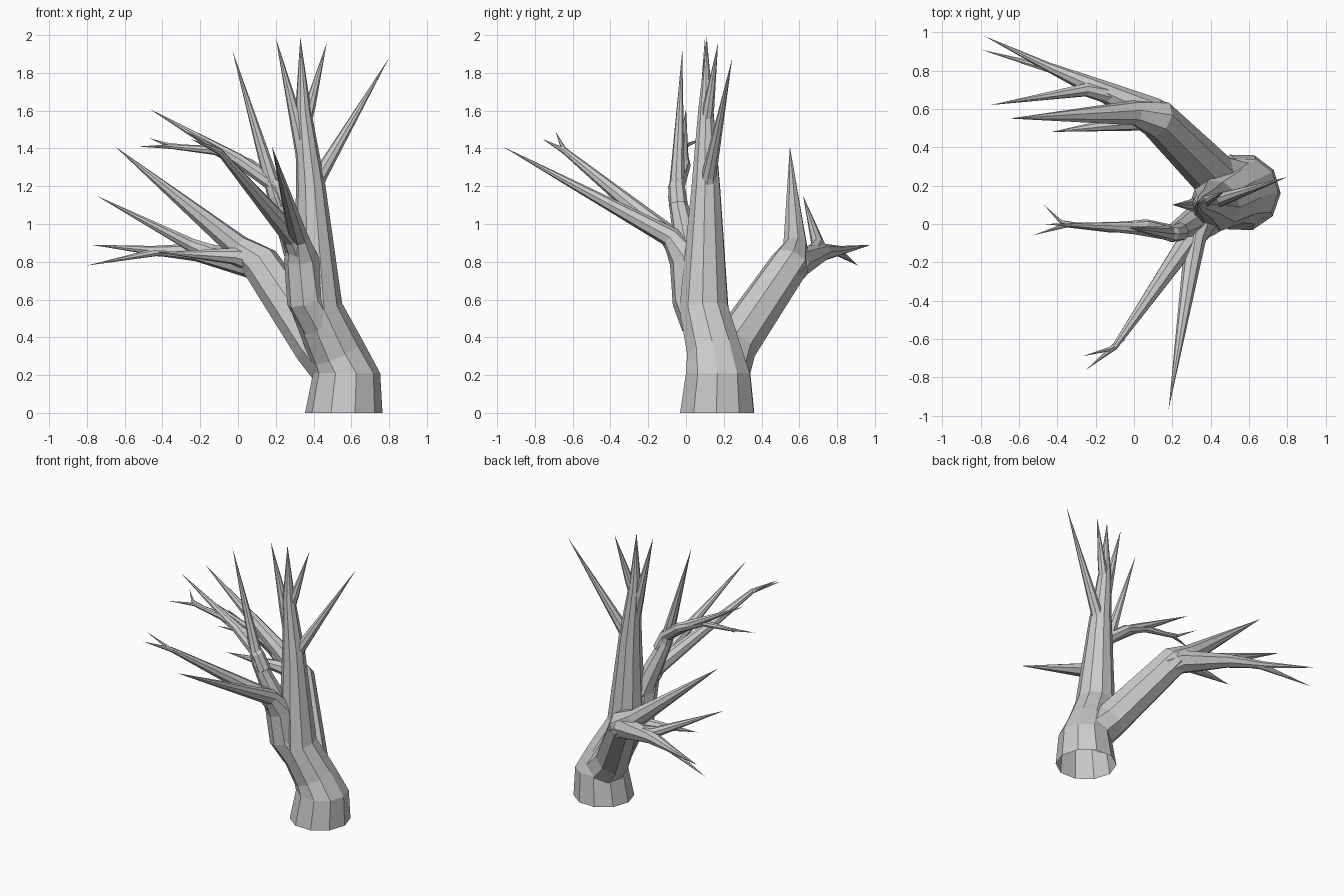
import bpy, bmesh, math
from mathutils import Vector


def limb(name, pts, sides=8, flat=0):
    """Tapered tube through (x, y, z, radius); radius 0 ends in a point.
    The first `flat` rings stay horizontal."""
    bm = bmesh.new()
    P = [Vector(p[:3]) for p in pts]
    side = Vector((1, 0.3, 0))
    prev = None
    for i, p in enumerate(P):
        r = pts[i][3]
        if r == 0:
            tip = bm.verts.new(p)
            for k in range(sides):
                bm.faces.new((prev[k], prev[(k + 1) % sides], tip))
            break
        a = (p - P[i - 1]).normalized() if i else Vector()
        b = (P[i + 1] - p).normalized() if i + 1 < len(P) else Vector()
        t = Vector((0, 0, 1)) if i < flat else (a + b).normalized()
        side = (side - t * side.dot(t)).normalized()
        other = t.cross(side)
        ring = []
        for k in range(sides):
            ang = 2 * math.pi * (k + 0.5) / sides
            ring.append(bm.verts.new(p + r * (math.cos(ang) * side + math.sin(ang) * other)))
        if prev:
            for k in range(sides):
                j = (k + 1) % sides
                bm.faces.new((prev[k], prev[j], ring[j], ring[k]))
        prev = ring
    bm.normal_update()
    me = bpy.data.meshes.new(name)
    bm.to_mesh(me)
    bm.free()
    ob = bpy.data.objects.new(name, me)
    bpy.context.collection.objects.link(ob)


# Trunk, open underneath, leaning left and rising to the central spike
limb("trunk", [(.56, .165, 0, .205), (.575, .17, .21, .178), (.525, .15, .32, .15),
               (.42, .095, .55, .135), (.385, .105, 1.2, .078),
               (.345, .105, 1.6, .042), (.33, .11, 1.99, 0)], 10, 2)
limb("crown_twig_right", [(.39, .11, 1.12, .04), (.43, .12, 1.25, .04), (.8, .245, 1.88, 0)])
limb("crown_twig_upper", [(.35, .105, 1.5, .03), (.38, .12, 1.62, .03), (.47, .17, 1.96, 0)])
limb("crown_twig_left", [(.37, .105, 1.25, .045), (.32, .10, 1.5, .038), (.2, .10, 1.985, 0)])

# Front stub with two forward branches
limb("front_branch", [(.43, .08, .48, .11), (.36, .03, .6, .105), (.335, .0, .82, .092),
                      (.32, -.08, .93, .055), (.18, -.97, 1.41, 0)])
limb("front_left_branch", [(.35, .01, .78, .07), (.29, -.08, .93, .058),
                           (-.1, -.64, 1.385, .017), (-.25, -.76, 1.45, 0)])
limb("front_left_twig", [(-.06, -.6, 1.35, .014), (-.12, -.65, 1.4, .013), (-.27, -.69, 1.49, 0)], 6)

# Left branch halfway up the trunk
limb("left_branch", [(.34, .03, .78, .08), (.29, -.0, .92, .068), (.2, -.05, 1.15, .045),
                     (-.03, -.02, 1.92, 0)])
limb("left_bough", [(.24, -.04, 1.1, .05), (.2, -.05, 1.2, .045), (.06, -.01, 1.31, .035),
                    (-.12, -.02, 1.39, .025), (-.35, -.005, 1.41, .013), (-.53, -.06, 1.41, 0)])
limb("left_twig_upper", [(.2, -.05, 1.2, .04), (.0, -.02, 1.34, .035), (-.47, 0, 1.61, 0)])
limb("left_twig_end", [(-.3, -.005, 1.41, .013), (-.38, .01, 1.42, .011), (-.47, .10, 1.455, 0)], 6)

# Large limb reaching back and left
limb("back_limb", [(.54, .2, .22, .14), (.42, .25, .35, .125), (.12, .55, .79, .105),
                   (-.0, .58, .88, .066), (-.65, .55, 1.41, 0)])
limb("back_bough", [(.16, .53, .74, .09), (.09, .58, .79, .085), (-.22, .72, .85, .048),
                    (-.45, .82, .86, .024), (-.78, .98, .89, 0)])
limb("back_twig_low", [(-.3, .75, .855, .03), (-.44, .81, .85, .022), (-.8, .91, .78, 0)])
limb("back_twig_high", [(-.1, .665, .83, .05), (-.25, .7, .89, .036), (-.75, .62, 1.15, 0)])
limb("back_twig_inner", [(.1, .56, .8, .07), (-.02, .53, .83, .045), (-.43, .48, .85, 0)])
